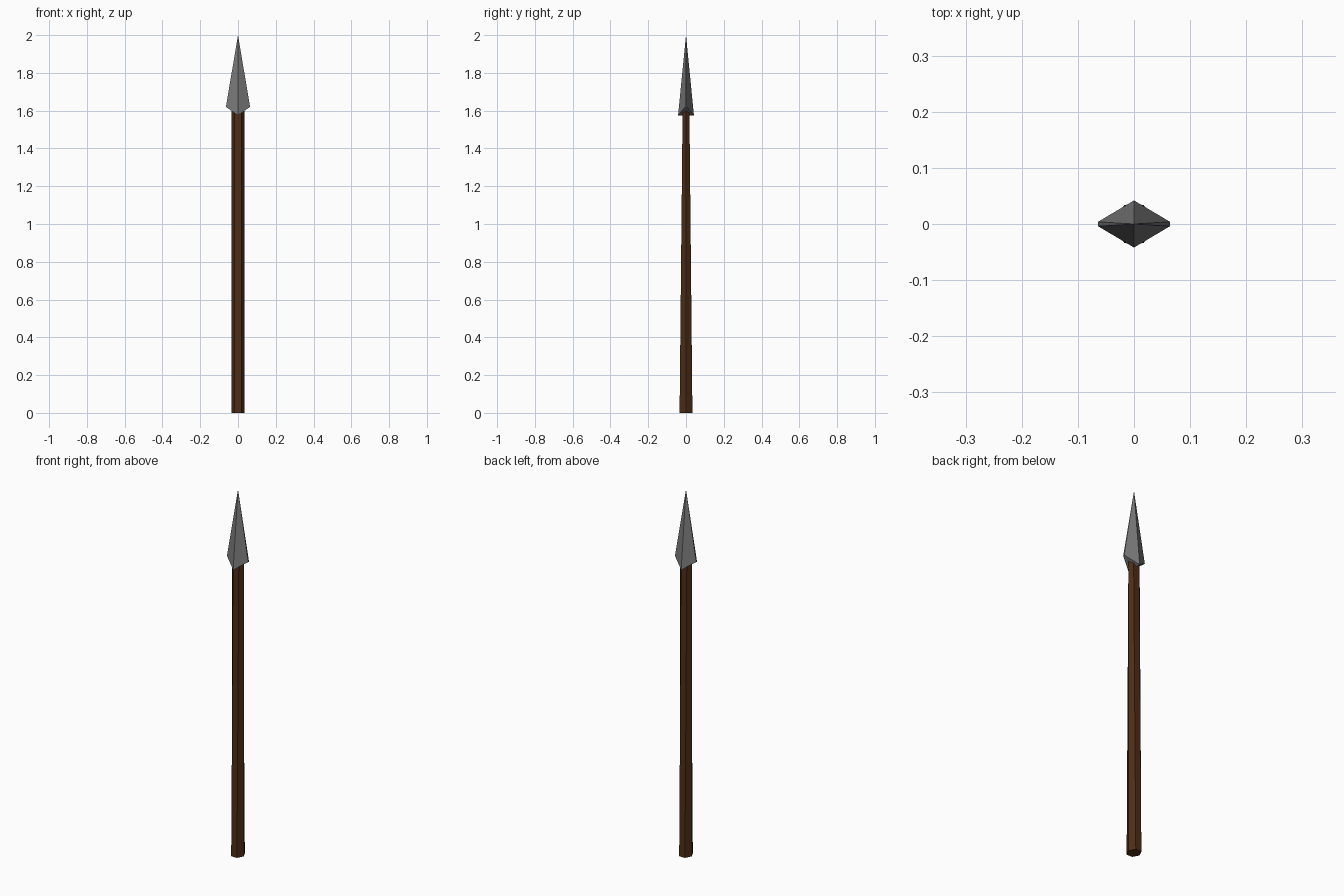
import bpy, bmesh
from math import cos, sin, pi

if "Cube" in bpy.data.objects:
    bpy.data.objects.remove(bpy.data.objects["Cube"])


def make_object(name, bm, colour):
    bmesh.ops.recalc_face_normals(bm, faces=bm.faces)
    mesh = bpy.data.meshes.new(name)
    bm.to_mesh(mesh)
    bm.free()
    mat = bpy.data.materials.new(name + "_colour")
    mat.diffuse_color = colour
    mat.use_nodes = True
    mat.node_tree.nodes["Principled BSDF"].inputs["Base Color"].default_value = mat.diffuse_color
    mesh.materials.append(mat)
    obj = bpy.data.objects.new(name, mesh)
    bpy.context.collection.objects.link(obj)
    return obj


# Shaft: six-sided pole, flattening front to back towards the top
bm = bmesh.new()
rings = []
for z, depth in ((0.0, 0.034), (1.61, 0.018)):
    rings.append([bm.verts.new((0.035 * cos(i * pi / 3),
                                depth * sin(i * pi / 3) / sin(pi / 3), z))
                  for i in range(6)])
low, high = rings
for i in range(6):
    j = (i + 1) % 6
    bm.faces.new((low[i], low[j], high[j], high[i]))
bm.faces.new(low[::-1])
bm.faces.new(high)
make_object("shaft", bm, (0.075, 0.026, 0.008, 1))

# Spearhead: pointed diamond blade with thin blunt edges and a V-shaped underside
bm = bmesh.new()
tip = bm.verts.new((0, 0, 2.0))
base = [bm.verts.new(p) for p in (
    (0.064, -0.004, 1.62), (0.064, 0.004, 1.62), (0, 0.042, 1.575),
    (-0.064, 0.004, 1.62), (-0.064, -0.004, 1.62), (0, -0.042, 1.575))]
for i in range(6):
    bm.faces.new((base[i], base[(i + 1) % 6], tip))
bm.faces.new((base[5], base[2], base[1], base[0]))
bm.faces.new((base[2], base[5], base[4], base[3]))
make_object("spearhead", bm, (0.19, 0.19, 0.19, 1))
